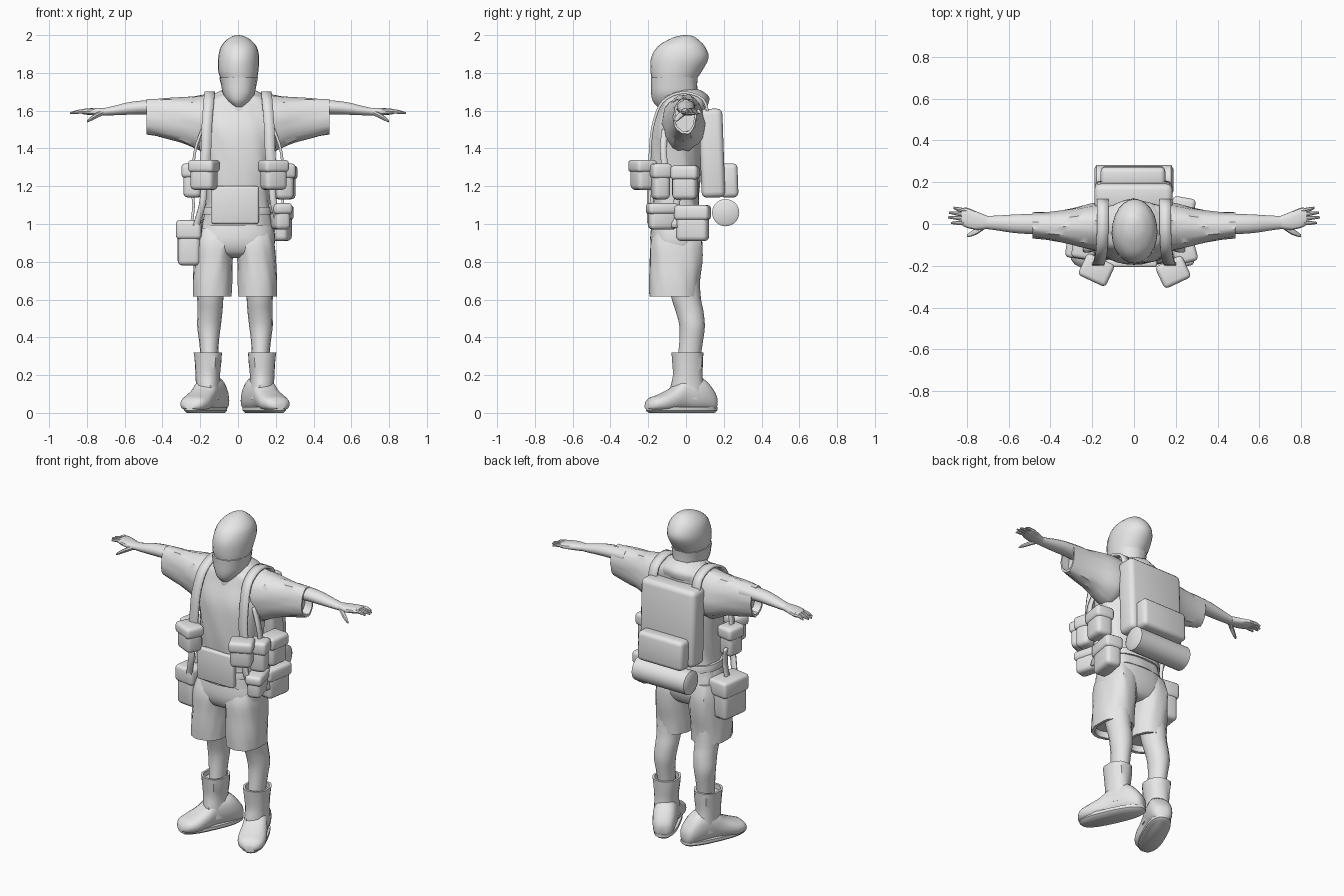
import bpy, bmesh, math
from mathutils import Vector, Matrix

GREY = bpy.data.materials.new("plain_grey")
GREY.diffuse_color = (0.8, 0.8, 0.8, 1)


def finish(name, bm):
    bmesh.ops.recalc_face_normals(bm, faces=bm.faces)
    me = bpy.data.meshes.new(name)
    bm.to_mesh(me)
    bm.free()
    me.materials.append(GREY)
    ob = bpy.data.objects.new(name, me)
    bpy.context.collection.objects.link(ob)
    return ob


def spline(rings, steps):
    """Smoothly interpolate ring tuples."""
    out = []
    for i in range(len(rings) - 1):
        p = [rings[max(0, min(len(rings) - 1, i + k))] for k in (-1, 0, 1, 2)]
        for j in range(steps):
            t = j / steps
            out.append([0.5 * (2 * b + (c - a) * t + (2 * a - 5 * b + 4 * c - d) * t * t
                               + (3 * b - a - 3 * c + d) * t ** 3) for a, b, c, d in zip(*p)])
    return out + [list(rings[-1])]


def loft(name, axis, rings, n=24, power=2.0, steps=3, fold=0.0, folds=7, hem=0.0, mat=None):
    """Skin rings (t, a0, a1, b0, b1): a, b are the extents across the axis."""
    bm = bmesh.new()
    rows = spline(rings, steps)
    if hem:  # turn the last edge inwards
        t, a0, a1, b0, b1 = rows[-1]
        k, m = (a1 - a0) * 0.08, (b1 - b0) * 0.08
        rows += [[t, a0 + k, a1 - k, b0 + m, b1 - m], [t + hem, a0 + k, a1 - k, b0 + m, b1 - m]]
    loops = []
    for t, a0, a1, b0, b1 in rows:
        loop = []
        for i in range(n):
            th = 2 * math.pi * i / n
            c, s = math.cos(th), math.sin(th)
            r = 1 + fold * math.sin(folds * th + 14 * t) * math.sin(3 * th + 5 * t)
            a = (a0 + a1) / 2 + (a1 - a0) / 2 * r * math.copysign(abs(c) ** (2 / power), c)
            b = (b0 + b1) / 2 + (b1 - b0) / 2 * r * math.copysign(abs(s) ** (2 / power), s)
            co = Vector({"x": (t, a, b), "y": (a, t, b), "z": (a, b, t)}[axis])
            loop.append(bm.verts.new(mat @ co if mat else co))
        loops.append(loop)
    for p, q in zip(loops, loops[1:]):
        for i in range(n):
            j = (i + 1) % n
            bm.faces.new((p[i], p[j], q[j], q[i]))
    bm.faces.new(loops[0])
    bm.faces.new(loops[-1])
    return finish(name, bm)


def box(name, x, y, z, bevel=0.02, turn=0, tilt=0):
    """Rounded box from its extents, turned about z and tilted about x."""
    bm = bmesh.new()
    bmesh.ops.create_cube(bm, size=1)
    bm.transform(Matrix.Diagonal((x[1] - x[0], y[1] - y[0], z[1] - z[0], 1)))
    bmesh.ops.bevel(bm, geom=bm.edges[:], offset=bevel, segments=3, profile=0.5, affect="EDGES")
    mid = Vector((sum(x) / 2, sum(y) / 2, sum(z) / 2))
    bm.transform(Matrix.Translation(mid) @ Matrix.Rotation(math.radians(turn), 4, "Z")
                 @ Matrix.Rotation(math.radians(tilt), 4, "X"))
    return finish(name, bm)


def pouch(name, x, y, z, turn=0):
    """Bag with an overhanging lid."""
    h = z[1] - z[0]
    box(name, x, y, (z[0], z[1] - 0.02), 0.025, turn)
    g = 0.008
    box(name + "_lid", (x[0] - g, x[1] + g), (y[0] - g, y[1] + g), (z[1] - 0.42 * h, z[1]), 0.02, turn)


def strap(name, pts, across, width=0.045):
    """Flat band along a path."""
    bm = bmesh.new()
    side = Vector(across).normalized() * width / 2
    rows = [(bm.verts.new(Vector(p) - side), bm.verts.new(Vector(p) + side)) for p in spline(pts, 4)]
    for a, b in zip(rows, rows[1:]):
        bm.faces.new((a[0], a[1], b[1], b[0]))
    ob = finish(name, bm)
    mod = ob.modifiers.new("thickness", "SOLIDIFY")
    mod.thickness, mod.offset = 0.014, 0


# Head covering, face wrap and collar
loft("hood", "z", [(1.70, -.085, .09, -.175, .055), (1.76, -.09, .10, -.18, .055),
                   (1.81, -.105, .108, -.188, .085), (1.88, -.105, .112, -.185, .12),
                   (1.94, -.09, .098, -.15, .10), (1.98, -.055, .06, -.085, .06),
                   (1.995, -.025, .03, -.04, .035), (2.0, -.005, .005, -.005, .005)])
loft("face_wrap", "z", [(1.62, -.02, .03, -.15, -.06), (1.65, -.06, .065, -.175, .03),
                        (1.69, -.082, .09, -.185, .058), (1.74, -.092, .10, -.188, .062),
                        (1.775, -.1, .106, -.19, .065)], fold=.04)
tip = Matrix.Translation((0, -.02, 1.655)) @ Matrix.Rotation(math.radians(14), 4, "X")
loft("collar", "z", [(-.06, -.17, .17, -.13, .12), (-.02, -.17, .17, -.13, .135),
                     (.02, -.135, .14, -.11, .11), (.05, -.09, .095, -.08, .07)], fold=.06, mat=tip)

# Loose shirt
loft("shirt", "z", [(1.69, -.1, .1, -.1, .07), (1.66, -.17, .17, -.125, .1),
                    (1.60, -.205, .205, -.145, .1), (1.50, -.215, .215, -.18, .085),
                    (1.38, -.195, .195, -.19, .08), (1.25, -.175, .175, -.19, .075),
                    (1.12, -.17, .17, -.18, .07), (1.05, -.18, .175, -.19, .08),
                    (.99, -.195, .185, -.195, .09)], n=40, power=2.4, fold=.035, hem=.03)

# Shorts seat
loft("shorts_seat", "z", [(1.06, -.17, .16, -.17, .07), (.98, -.2, .19, -.185, .085),
                          (.90, -.21, .195, -.188, .085), (.84, -.18, .17, -.16, .06),
                          (.82, -.1, .1, -.1, .03)], n=32, power=2.6)

for s, side in ((-1, "left"), (1, "right")):
    M = Matrix.Diagonal((s, 1, 1, 1))
    # Sleeve, arm and hand
    loft(side + "_sleeve", "x", [(.08, -.11, .09, 1.44, 1.68), (.16, -.125, .1, 1.385, 1.685),
                                 (.22, -.12, .095, 1.395, 1.68), (.30, -.10, .075, 1.43, 1.672),
                                 (.40, -.08, .06, 1.455, 1.667), (.485, -.068, .055, 1.475, 1.662)],
         fold=.06, hem=-.05, mat=M)
    loft(side + "_arm", "x", [(.40, -.05, .05, 1.575, 1.66), (.50, -.048, .048, 1.58, 1.655),
                              (.58, -.042, .045, 1.578, 1.645), (.66, -.03, .04, 1.575, 1.625),
                              (.72, -.022, .038, 1.575, 1.612)], n=14, mat=M)
    loft(side + "_palm", "x", [(.70, -.022, .038, 1.575, 1.615), (.75, -.028, .058, 1.575, 1.615),
                               (.80, -.018, .078, 1.578, 1.612), (.825, -.005, .075, 1.582, 1.608)],
         n=14, power=2.5, mat=M)
    for k, (y, end, ye) in enumerate([(.005, .875, .005), (.024, .89, .032), (.044, .885, .054), (.063, .865, .078)]):
        loft(f"{side}_finger_{k + 1}", "x",
             [(.80, y - .011, y + .011, 1.586, 1.609), (.84, (y + ye) / 2 - .01, (y + ye) / 2 + .01, 1.584, 1.606),
              (end, ye - .005, ye + .005, 1.582, 1.592)], n=8, steps=2, mat=M)
    loft(side + "_thumb", "x", [(.715, -.025, .01, 1.575, 1.605), (.75, -.048, -.015, 1.56, 1.588),
                                (.78, -.06, -.035, 1.545, 1.568), (.80, -.063, -.05, 1.538, 1.55)],
         n=8, steps=2, mat=M)

    # Leg, shorts leg and boot
    L = Matrix.Translation((-.016, 0, 0)) @ M
    loft(side + "_shorts_leg", "z", [(.98, .015, .19, -.16, .07), (.90, .012, .208, -.188, .088),
                                     (.80, .015, .215, -.19, .085), (.70, .015, .222, -.192, .07),
                                     (.615, .018, .222, -.19, .065)],
         n=28, power=2.5, fold=.04, hem=.04, mat=L)
    loft(side + "_leg", "z", [(.72, .055, .205, -.10, .07), (.60, .062, .2, -.075, .08),
                              (.54, .066, .198, -.055, .092), (.46, .075, .2, -.035, .1),
                              (.38, .085, .19, -.035, .09), (.28, .09, .18, -.045, .075)], n=16, mat=L)
    loft(side + "_boot_shaft", "z", [(.07, .075, .205, -.085, .1), (.14, .08, .205, -.08, .095),
                                     (.20, .08, .208, -.07, .088), (.27, .07, .215, -.075, .092),
                                     (.32, .066, .222, -.08, .095)], n=18, fold=.05, hem=-.03, mat=L)
    turn = L @ Matrix.Translation((.135, .02, 0)) @ Matrix.Rotation(math.radians(25), 4, "Z")
    loft(side + "_boot_foot", "y", [(.15, -.025, .025, .025, .08), (.13, -.055, .055, .008, .12),
                                    (.06, -.07, .07, .008, .19), (-.04, -.068, .068, .01, .185),
                                    (-.10, -.075, .075, .01, .135), (-.17, -.082, .08, .008, .1),
                                    (-.225, -.065, .065, .012, .08), (-.25, -.03, .03, .02, .05)],
         n=18, power=2.5, mat=turn)
    loft(side + "_boot_sole", "z", [(0, -.055, .055, -.235, .14), (.012, -.07, .07, -.25, .155),
                                    (.03, -.07, .07, -.25, .155)], n=24, power=2.6, steps=1, mat=turn)

    # Shoulder harness and hanging straps
    strap(side + "_shoulder_strap", [(s * .15, .12, 1.56), (s * .15, .09, 1.66), (s * .15, -.02, 1.695),
                                     (s * .155, -.125, 1.645), (s * .165, -.175, 1.52), (s * .17, -.19, 1.38),
                                     (s * .18, -.19, 1.28)], (1, 0, 0), .055)
    strap(side + "_side_strap", [(s * .19, -.11, 1.5), (s * .225, -.12, 1.4), (s * .24, -.11, 1.28)], (0, 1, 0), .035)
    strap(side + "_front_hanger", [(s * .18, -.19, 1.2), (s * .19, -.19, 1.1), (s * .225, -.16, .98)], (1, 0, 0), .035)
    strap(side + "_hip_hanger", [(s * .25, -.04, 1.2), (s * .235, -.05, 1.1), (s * .25, -.06, .98)], (0, 1, 0), .035)

# Waist belt
loft("belt", "z", [(1.05, -.19, .185, -.2, .09), (1.07, -.19, .185, -.2, .09),
                   (1.09, -.185, .18, -.195, .085)], n=32, power=2.4, steps=1)
# Shirt flap hanging over the belt in front
box("shirt_front", (-.14, .11), (-.207, -.17), (1.0, 1.2), .012)

# Chest and hip pouches
pouch("left_chest_pouch", (-.245, -.115), (-.27, -.17), (1.18, 1.34), -25)
pouch("right_chest_pouch", (.125, .25), (-.28, -.18), (1.18, 1.34), 25)
pouch("left_flank_pouch", (-.285, -.19), (-.16, -.05), (1.14, 1.32), -10)
pouch("right_flank_pouch_front", (.195, .29), (-.18, -.09), (1.13, 1.32), 15)
pouch("right_flank_pouch_back", (.2, .3), (-.07, .06), (1.13, 1.31), -8)
pouch("left_hip_pouch", (-.31, -.19), (-.16, .03), (.78, 1.02), -8)
pouch("right_hip_pouch_front", (.18, .265), (-.2, -.05), (.97, 1.11), 15)
pouch("right_hip_pouch_back", (.18, .275), (-.05, .12), (.91, 1.10), -10)

# Backpack, pocket and bedroll
box("backpack", (-.19, .185), (.075, .2), (1.14, 1.61), .03, tilt=2)
box("backpack_pocket", (-.16, .15), (.18, .275), (1.14, 1.32), .025, tilt=2)
loft("bedroll", "x", [(-.19, .155, .265, 1.005, 1.115), (-.18, .138, .282, .988, 1.132),
                      (.178, .138, .282, .988, 1.132), (.188, .155, .265, 1.005, 1.115)], n=28, steps=1)

for ob in bpy.context.scene.objects:
    ob.select_set(True)
    bpy.context.view_layer.objects.active = ob
bpy.ops.object.shade_smooth_by_angle(angle=math.radians(40))
